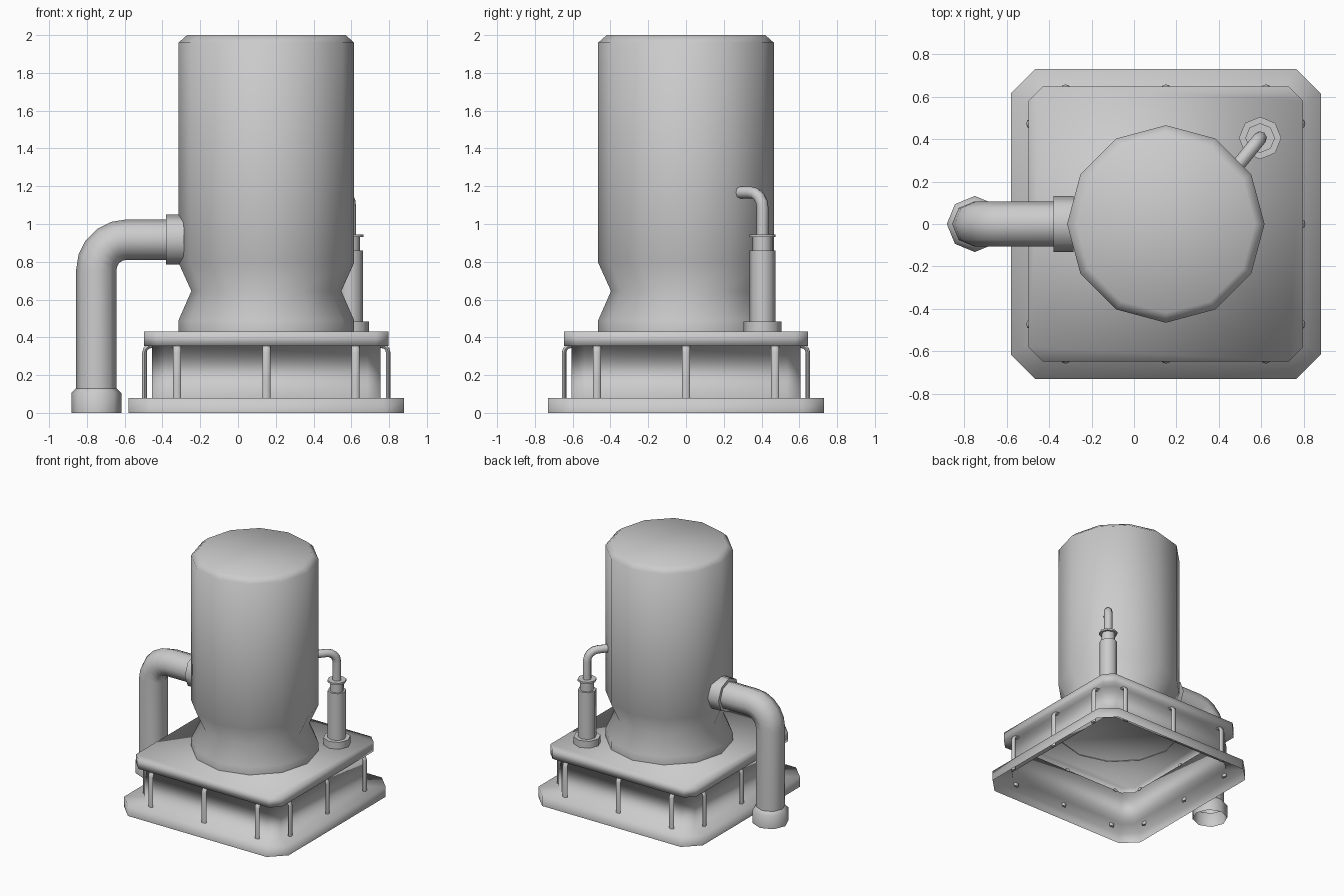
import bpy, bmesh, math
from mathutils import Vector

if "Cube" in bpy.data.objects:
    bpy.data.objects.remove(bpy.data.objects["Cube"])

grey = bpy.data.materials.new("plain grey")
grey.use_nodes = True
GREY = (0.6, 0.6, 0.6, 1)
grey.diffuse_color = GREY
grey.node_tree.nodes["Principled BSDF"].inputs["Base Color"].default_value = GREY

CX = 0.15  # centre of tank and base


def loft(name, rings, angle=None, caps=(True, True)):
    """Skin a list of point rings; smooth everywhere, or up to an angle."""
    bm = bmesh.new()
    loops = [[bm.verts.new(p) for p in ring] for ring in rings]
    n = len(loops[0])
    for a, b in zip(loops, loops[1:]):
        for i in range(n):
            j = (i + 1) % n
            bm.faces.new((a[i], a[j], b[j], b[i]))
    if caps[0]:
        bm.faces.new(loops[0][::-1])
    if caps[1]:
        bm.faces.new(loops[-1])
    bmesh.ops.recalc_face_normals(bm, faces=bm.faces)
    mesh = bpy.data.meshes.new(name)
    bm.to_mesh(mesh)
    bm.free()
    mesh.materials.append(grey)
    ob = bpy.data.objects.new(name, mesh)
    bpy.context.collection.objects.link(ob)
    bpy.ops.object.select_all(action='DESELECT')
    ob.select_set(True)
    bpy.context.view_layer.objects.active = ob
    if angle is None:
        bpy.ops.object.shade_smooth()
    else:
        bpy.ops.object.shade_smooth_by_angle(angle=math.radians(angle))


def square(half, chamfer, z):
    """Chamfered square outline around the base centre."""
    k = half - chamfer
    pts = [(half, -k), (half, k), (k, half), (-k, half),
           (-half, k), (-half, -k), (-k, -half), (k, -half)]
    return [(CX + x, y, z) for x, y in pts]


def turned(name, x, y, profile, sides, angle, caps=(False, True)):
    """Upright turned part from (radius, height) pairs."""
    rings = [[(x + r * math.cos(math.tau * i / sides),
               y + r * math.sin(math.tau * i / sides), z) for i in range(sides)]
             for r, z in profile]
    loft(name, rings, angle, caps)


def tube(name, path, side, ra, rb, caps=(True, True)):
    """Sweep an eight-sided ellipse along a planar path; side is the plane's normal."""
    path = [Vector(p) for p in path]
    side = Vector(side).normalized()
    rings = []
    for i, p in enumerate(path):
        tangent = (path[min(i + 1, len(path) - 1)] - path[max(i - 1, 0)]).normalized()
        up = side.cross(tangent)
        rings.append([p + side * ra * math.cos(math.tau * k / 8)
                      + up * rb * math.sin(math.tau * k / 8) for k in range(8)])
    loft(name, rings, 50, caps)


def elbow(start, corner, end, radius, steps):
    """Path from start to end with a rounded right-angle corner."""
    s, c, e = Vector(start), Vector(corner), Vector(end)
    u, v = (s - c).normalized() * radius, (e - c).normalized() * radius
    turn = [math.pi / 2 * i / steps for i in range(steps + 1)]
    return [s] + [c + u * (1 - math.sin(t)) + v * (1 - math.cos(t)) for t in turn] + [e]


# Base: one hollow shell, open underneath (flange, plinth, top plate)
loft("base", [square(0.73, 0.115, 0), square(0.73, 0.115, 0.08),
              square(0.605, 0.07, 0.08), square(0.605, 0.07, 0.355),
              square(0.647, 0.067, 0.355), square(0.647, 0.067, 0.43)],
     caps=(False, True))

# Brace rods, three on each side of the base, ending just below the flange
for face in range(4):
    a = face * math.pi / 2
    out = Vector((math.cos(a), math.sin(a), 0))
    along = Vector((-out.y, out.x, 0))
    for k in (-1, 0, 1):
        foot = Vector((CX, 0, 0.055)) + out * 0.645 + along * 0.472 * k
        top = foot + Vector((0, 0, 0.30))
        tube("brace_rod", elbow(foot, top, top - out * 0.045, 0.035, 3), along, 0.021, 0.012)

# Tank with pinched waist
turned("tank", CX, 0, [(0.465, 0.425), (0.465, 0.49), (0.397, 0.645), (0.465, 0.795),
                       (0.465, 1.96), (0.42, 2.0)], 12, 60)

# Large outlet pipe with an open foot and a collar at the tank
tube("large_pipe", elbow((-0.75, 0, 0.1), (-0.75, 0, 0.917), (-0.30, 0, 0.917), 0.16, 5),
     (0, 1, 0), 0.107, 0.107, (False, False))
turned("large_pipe_foot", -0.75, 0, [(0.132, 0), (0.132, 0.105), (0.107, 0.13)],
       8, 50, (False, False))
tube("large_pipe_collar", [(-0.38, 0, 0.917), (-0.285, 0, 0.917)], (0, 1, 0), 0.132, 0.132)

# Small cylinder and its thin pipe
PX, PY = 0.594, 0.405
turned("small_cylinder", PX, PY, [(0.1, 0.425), (0.1, 0.485), (0.068, 0.485),
                                  (0.068, 0.86), (0.052, 0.86), (0.052, 0.93),
                                  (0.07, 0.93), (0.07, 0.945)], 8, 50)
tube("thin_pipe", elbow((PX, PY, 0.94), (PX, PY, 1.167), (0.46, 0.24, 1.167), 0.08, 4),
     (0.165, -0.134, 0), 0.032, 0.032)
